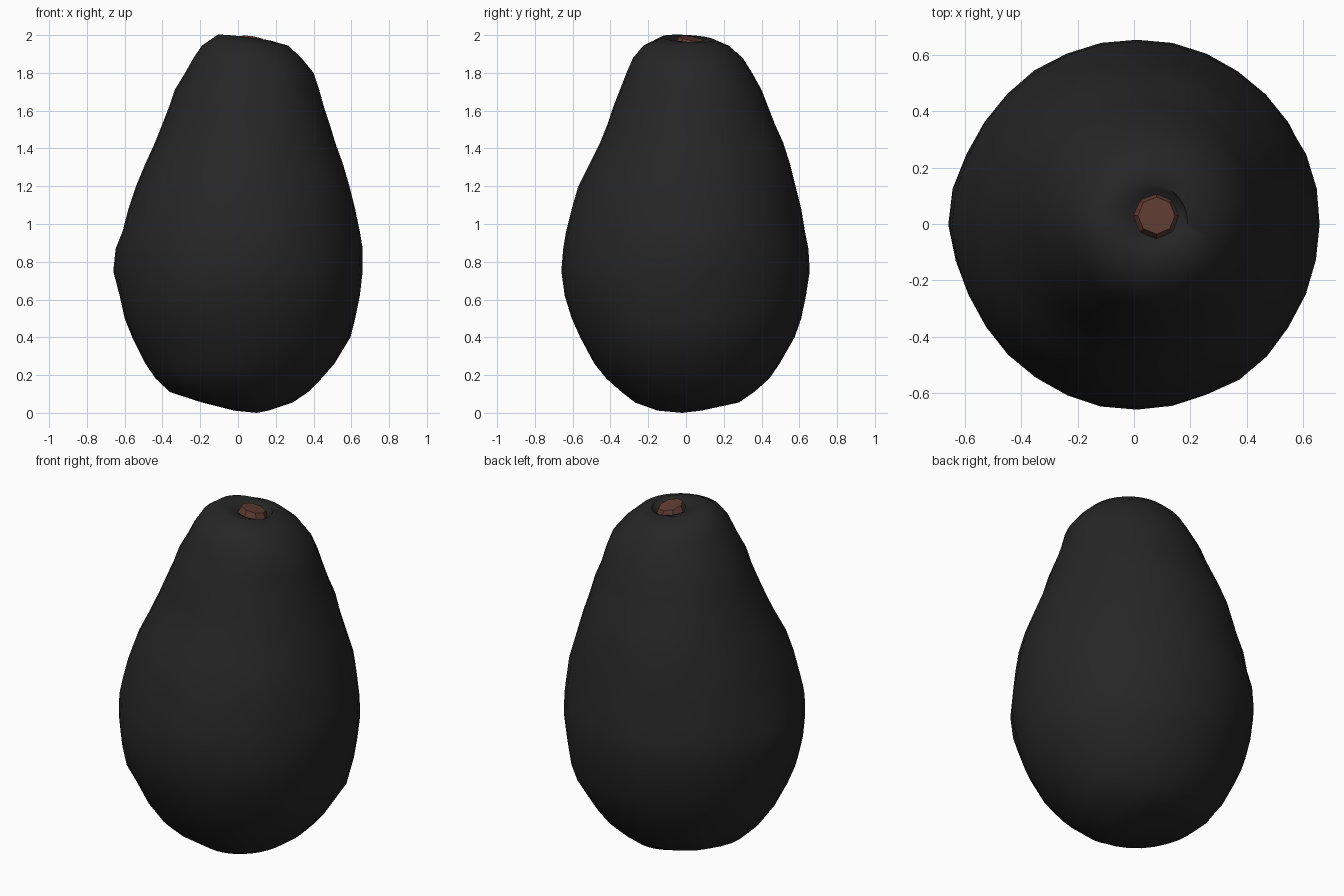
import bpy, bmesh, math
from mathutils import Vector, noise

if "Cube" in bpy.data.objects:
    bpy.data.objects.remove(bpy.data.objects["Cube"])

SEG = 32

def material(name, rgb):
    m = bpy.data.materials.new(name)
    m.diffuse_color = (*rgb, 1)
    m.use_nodes = True
    m.node_tree.nodes["Principled BSDF"].inputs["Base Color"].default_value = m.diffuse_color
    return m

skin_mat = material("dark skin", (0.019, 0.019, 0.019))
stem_mat = material("brown stem", (0.115, 0.045, 0.031))

def finish(bm, name, mat, angle):
    bmesh.ops.recalc_face_normals(bm, faces=bm.faces)
    mesh = bpy.data.meshes.new(name)
    bm.to_mesh(mesh)
    bm.free()
    ob = bpy.data.objects.new(name, mesh)
    bpy.context.collection.objects.link(ob)
    mesh.materials.append(mat)
    bpy.ops.object.select_all(action='DESELECT')
    ob.select_set(True)
    bpy.context.view_layer.objects.active = ob
    bpy.ops.object.shade_smooth_by_angle(angle=math.radians(angle))
    return ob

# Fruit body: height, left, right, front, back of each cross-section
rings = [
    (0.012, -0.02, 0.16, -0.15, 0.08),
    (0.055, -0.19, 0.29, -0.27, 0.28),
    (0.11, -0.36, 0.37, -0.34, 0.36),
    (0.18, -0.435, 0.44, -0.42, 0.44),
    (0.26, -0.49, 0.51, -0.485, 0.495),
    (0.40, -0.56, 0.595, -0.56, 0.575),
    (0.50, -0.60, 0.62, -0.605, 0.61),
    (0.62, -0.625, 0.645, -0.642, 0.635),
    (0.75, -0.64, 0.66, -0.66, 0.655),
    (0.87, -0.635, 0.66, -0.65, 0.648),
    (0.96, -0.61, 0.645, -0.635, 0.63),
    (1.08, -0.58, 0.62, -0.605, 0.61),
    (1.20, -0.54, 0.59, -0.57, 0.58),
    (1.32, -0.49, 0.555, -0.51, 0.55),
    (1.43, -0.44, 0.515, -0.455, 0.515),
    (1.53, -0.40, 0.485, -0.415, 0.47),
    (1.62, -0.365, 0.455, -0.385, 0.435),
    (1.71, -0.335, 0.43, -0.35, 0.40),
    (1.80, -0.28, 0.40, -0.315, 0.35),
    (1.88, -0.235, 0.335, -0.28, 0.30),
    (1.945, -0.19, 0.265, -0.225, 0.225),
    (1.982, -0.11, 0.19, -0.13, 0.15),
    (1.968, -0.02, 0.18, -0.06, 0.12),   # rim of the stem hollow
    (1.945, 0.02, 0.14, -0.03, 0.09),
]
bm = bmesh.new()
loops = []
for i, (z, l, r, f, b) in enumerate(rings):
    loop = []
    for k in range(SEG):
        a = 2 * math.pi * k / SEG
        c, s = math.cos(a), math.sin(a)
        p = Vector(((l + r) / 2 + (r - l) / 2 * c, (f + b) / 2 + (b - f) / 2 * s, z))
        # gentle unevenness, strongest away from the four measured sides
        n = noise.noise(p * 5.0) * 0.014 * abs(math.sin(2 * a))
        if 0.1 < z < 1.9:
            p += Vector((c, s, 0)) * n
            # small bulge on the left flank
            p.x -= 0.027 * math.exp(-((z - 0.79) / 0.1) ** 2 - ((p.y - 0.05) / 0.15) ** 2) * (c < 0)
        if i >= len(rings) - 3:   # crown slopes down toward the right and back
            p.z -= 0.12 * (p.x - 0.04) + 0.06 * (p.y - 0.02)
        loop.append(bm.verts.new(p))
    loops.append(loop)
for lo, hi in zip(loops, loops[1:]):
    for k in range(SEG):
        j = (k + 1) % SEG
        bm.faces.new((lo[k], lo[j], hi[j], hi[k]))
base = bm.verts.new((0.10, -0.02, 0.0))
pit = bm.verts.new((0.08, 0.03, 1.94))
for k in range(SEG):
    j = (k + 1) % SEG
    bm.faces.new((base, loops[0][j], loops[0][k]))
    bm.faces.new((pit, loops[-1][k], loops[-1][j]))
finish(bm, "fruit_skin", skin_mat, 60)

# Stem stub: low eight-sided plug, tilted with the crown
bm = bmesh.new()
bmesh.ops.create_cone(bm, cap_ends=True, segments=8, radius1=0.084, radius2=0.066, depth=0.04)
for v in bm.verts:
    v.co += Vector((0.08, 0.03, 1.962))
    v.co.z -= 0.18 * (v.co.x - 0.08) + 0.18 * (v.co.y - 0.03)
finish(bm, "stem_stub", stem_mat, 30)
